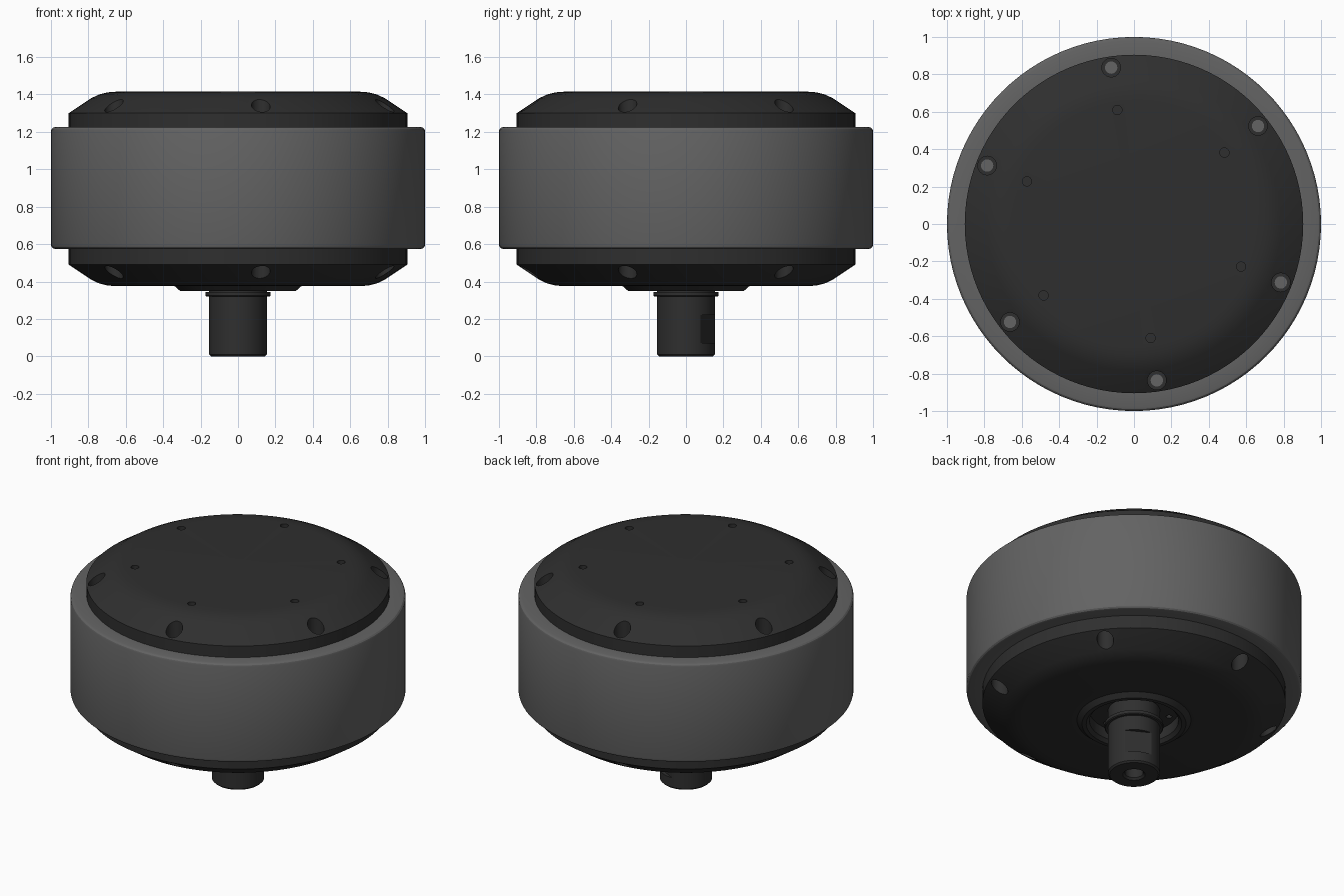
import bpy, bmesh, math
from mathutils import Matrix, Vector

if "Cube" in bpy.data.objects:
    bpy.data.objects.remove(bpy.data.objects["Cube"])


def material(name, v):
    m = bpy.data.materials.new(name)
    m.diffuse_color = (v, v, v, 1)
    m.use_nodes = True
    m.node_tree.nodes["Principled BSDF"].inputs["Base Color"].default_value = m.diffuse_color
    return m


RUBBER = material("tire_grey", 0.125)
DARK = material("dark_metal", 0.028)


def make(name, bm, mat=None):
    bmesh.ops.recalc_face_normals(bm, faces=bm.faces[:])
    me = bpy.data.meshes.new(name)
    bm.to_mesh(me)
    bm.free()
    ob = bpy.data.objects.new(name, me)
    bpy.context.collection.objects.link(ob)
    if mat:
        me.materials.append(mat)
    return ob


def lathe(name, pts, mat, closed=False, steps=96):
    """Revolve an (r, z) profile round the z axis."""
    bm = bmesh.new()
    vs = [bm.verts.new((r, 0, z)) for r, z in pts]
    es = [bm.edges.new(p) for p in zip(vs, vs[1:])]
    if closed:
        es.append(bm.edges.new((vs[-1], vs[0])))
    bmesh.ops.spin(bm, geom=vs + es, cent=(0, 0, 0), axis=(0, 0, 1),
                   angle=2 * math.pi, steps=steps, use_duplicate=False)
    bmesh.ops.remove_doubles(bm, verts=bm.verts[:], dist=1e-5)
    return make(name, bm, mat)


def cylinder(bm, r, x, y, z0, z1, seg=24):
    bmesh.ops.create_cone(bm, cap_ends=True, segments=seg, radius1=r, radius2=r,
                          depth=z1 - z0,
                          matrix=Matrix.Translation((x, y, (z0 + z1) / 2)))


def ring_pos(radius, count=6, start=38.3):
    for i in range(count):
        a = math.radians(start + i * 360 / count)
        yield radius * math.cos(a), radius * math.sin(a)


def cut(ob, cutter):
    cutter.hide_render = True
    mod = ob.modifiers.new("cut", 'BOOLEAN')
    mod.operation = 'DIFFERENCE'
    mod.solver = 'EXACT'
    mod.object = cutter
    bpy.context.view_layer.objects.active = ob
    bpy.ops.object.modifier_apply(modifier=mod.name)
    bpy.data.objects.remove(cutter)


def smooth(ob):
    bpy.ops.object.select_all(action='DESELECT')
    ob.select_set(True)
    bpy.context.view_layer.objects.active = ob
    bpy.ops.object.shade_smooth_by_angle(angle=math.radians(28))


# Tire: wide band with softened rims
mid = 0.9
half = [(0.90, 0.325), (0.98, 0.325), (0.99, 0.322), (0.997, 0.315), (1.0, 0.305)]
tire = lathe("tire", [(r, mid + z) for r, z in half]
             + [(r, mid - z) for r, z in reversed(half)], RUBBER, closed=True)

# Hub: domed covers top and bottom, with a raised lip and recess round the shaft
mid = 0.895
dome = [(0.65, 0.52), (0.70, 0.516), (0.745, 0.504), (0.785, 0.485),
        (0.905, 0.405)]
lip = [(0.34, 0.376), (0.31, 0.35), (0.285, 0.35), (0.265, 0.37),
       (0.265, 0.44), (0, 0.44)]
hub = lathe("hub", [(0, mid + 0.52)] + [(r, mid + z) for r, z in dome]
            + [(r, mid - z) for r, z in reversed(dome)] + lip, DARK)

# Screw holes in both covers, small threaded holes on top, pin holes in recess
bm = bmesh.new()
for x, y in ring_pos(0.845):
    cylinder(bm, 0.05, x, y, 1.24, 1.5)
    cylinder(bm, 0.05, x, y, 0.3, 0.55)
for x, y in ring_pos(0.616):
    cylinder(bm, 0.025, x, y, 1.34, 1.5, 16)
for x, y in ring_pos(0.22):
    cylinder(bm, 0.018, x, y, 0.4, 0.48, 12)
cut(hub, make("hole_cutter", bm))

# Screw heads at the bottom of the holes
bm = bmesh.new()
for x, y in ring_pos(0.845):
    cylinder(bm, 0.033, x, y, 1.22, 1.245)
    cylinder(bm, 0.033, x, y, 0.545, 0.57)
screws = make("screws", bm, RUBBER)

# Shaft: collar, chamfered end and central bore
shaft = lathe("shaft", [(0, 0.3), (0.055, 0.28), (0.055, 0.012), (0.067, 0),
                        (0.145, 0), (0.155, 0.01), (0.155, 0.32), (0.17, 0.32),
                        (0.175, 0.325), (0.175, 0.345), (0.155, 0.345),
                        (0.155, 0.47), (0, 0.47)], DARK, steps=64)

# Flat milled into one side of the shaft
bm = bmesh.new()
bmesh.ops.create_cube(bm, size=1, matrix=Matrix.Rotation(math.radians(61), 4, 'Z')
                      @ Matrix.Translation((0.233, 0, 0.147))
                      @ Matrix.Diagonal((0.2, 0.4, 0.15, 1)))
cut(shaft, make("flat_cutter", bm))

for ob in (tire, hub, screws, shaft):
    smooth(ob)
